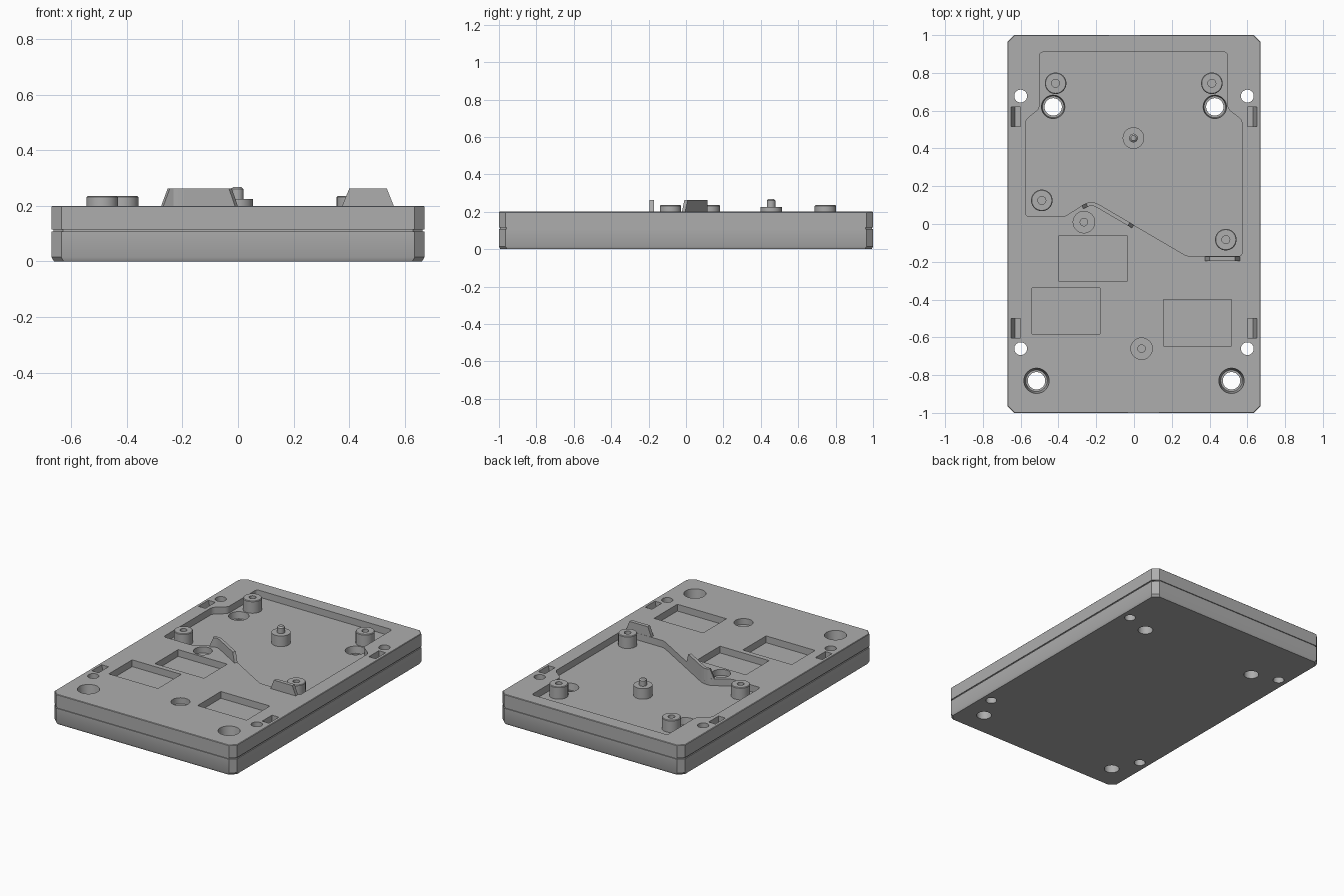
import bpy, bmesh, math
from mathutils import Vector

cube = bpy.data.objects.get("Cube")
if cube:
    bpy.data.objects.remove(cube, do_unlink=True)

grey = bpy.data.materials.new("plain grey")
grey.use_nodes = True
COLOUR = (0.42, 0.42, 0.42, 1)
grey.diffuse_color = COLOUR
grey.node_tree.nodes["Principled BSDF"].inputs["Base Color"].default_value = COLOUR

TOP, FLOOR = 0.2, 0.155


def finish(name, bm):
    bmesh.ops.remove_doubles(bm, verts=bm.verts, dist=1e-5)
    bmesh.ops.recalc_face_normals(bm, faces=bm.faces)
    mesh = bpy.data.meshes.new(name)
    bm.to_mesh(mesh)
    bm.free()
    mesh.materials.append(grey)
    obj = bpy.data.objects.new(name, mesh)
    bpy.context.collection.objects.link(obj)
    return obj


def smooth(obj):
    bpy.ops.object.select_all(action='DESELECT')
    obj.select_set(True)
    bpy.context.view_layer.objects.active = obj
    bpy.ops.object.shade_smooth_by_angle(angle=math.radians(30))


def loft(name, loops):
    """Skin a stack of matching closed loops and cap both ends."""
    bm = bmesh.new()
    rings = [[bm.verts.new(p) for p in loop] for loop in loops]
    n = len(rings[0])
    for a, b in zip(rings, rings[1:]):
        for i in range(n):
            j = (i + 1) % n
            bm.faces.new((a[i], a[j], b[j], b[i]))
    bm.faces.new(rings[0])
    bm.faces.new(rings[-1])
    return finish(name, bm)


def lathe(name, x, y, profile, sides=40):
    """Revolve (radius, height) points, with flat end caps."""
    angles = [2 * math.pi * i / sides for i in range(sides)]
    return loft(name, [[(x + r * math.cos(a), y + r * math.sin(a), z)
                        for a in angles] for r, z in profile])


def prism(name, outline, z0, z1, fillet=0):
    obj = loft(name, [[(x, y, z) for x, y in outline] for z in (z0, z1)])
    if fillet:
        bm = bmesh.new()
        bm.from_mesh(obj.data)
        upright = [e for e in bm.edges
                   if abs(e.verts[0].co.z - e.verts[1].co.z) > 0.01]
        bmesh.ops.bevel(bm, geom=upright, offset=fillet, segments=4,
                        profile=0.5, affect='EDGES')
        bm.to_mesh(obj.data)
        bm.free()
    return obj


# Two-layer base with cut corners and a seam round the side
def base_loop(z, inset):
    x, y, c = 0.67 - inset, 1 - inset, 0.035
    return [(-x + c, -y, z), (x - c, -y, z), (x, -y + c, z), (x, y - c, z),
            (x - c, y, z), (-x + c, y, z), (-x, y - c, z), (-x, -y + c, z)]


base = loft("base_plate", [base_loop(z, i) for z, i in (
    (0, 0.008), (0.015, 0), (0.107, 0), (0.107, 0.006),
    (0.115, 0.006), (0.115, 0), (0.197, 0), (TOP, 0.003))])

cutters = []

# Main recess
pocket = [(-0.5, 0.91), (0.495, 0.91), (0.495, 0.61), (0.572, 0.55),
          (0.572, -0.17), (0.28, -0.17), (-0.195, 0.108), (-0.255, 0.112),
          (-0.365, 0.04), (-0.575, 0.04), (-0.575, 0.55), (-0.5, 0.61)]
cutters.append(prism("pocket_cutter", pocket, FLOOR, 0.3, 0.018))

# Rectangular label recesses
for x, y in ((-0.217, -0.182), (-0.36, -0.46), (0.335, -0.523)):
    w, h = 0.18, 0.122
    cutters.append(prism("label_cutter", [(x - w, y - h), (x + w, y - h),
                                          (x + w, y + h), (x - w, y + h)], FLOOR, 0.3))

# Stepped through holes, small through holes and side clip slots
for s in (-1, 1):
    for x, y in ((0.428, 0.62), (0.516, -0.83)):
        cutters.append(lathe("large_hole_cutter", s * x, y, (
            (0.046, -0.1), (0.046, 0.11), (0.057, 0.11), (0.067, TOP), (0.067, 0.3))))
    for y in (0.677, -0.66):
        cutters.append(lathe("small_hole_cutter", s * 0.6, y, ((0.034, -0.1), (0.034, 0.3))))
    for y in (0.567, -0.552):
        cutters.append(loft("slot_cutter", [
            [(s * x, y + d, z) for x, z in
             ((0.6, 0.11), (0.63, 0.11), (0.65, TOP), (0.65, 0.3), (0.6, 0.3))]
            for d in (-0.052, 0.052)]))

# Blind screw recesses
for x, y in ((-0.265, 0.01), (0.04, -0.66)):
    cutters.append(lathe("screw_cutter", x, y, (
        (0.02, 0.1), (0.02, 0.16), (0.057, 0.16), (0.057, 0.3))))

bpy.context.view_layer.objects.active = base
for cutter in cutters:
    mod = base.modifiers.new("cut", 'BOOLEAN')
    mod.operation, mod.solver, mod.object = 'DIFFERENCE', 'EXACT', cutter
    bpy.ops.object.modifier_apply(modifier=mod.name)
    bpy.data.objects.remove(cutter, do_unlink=True)
smooth(base)

# Hollow mounting bosses
for x, y in ((-0.415, 0.745), (0.412, 0.745), (-0.488, 0.125), (0.486, -0.083)):
    smooth(lathe("mounting_boss", x, y, (
        (0.057, FLOOR - 0.01), (0.057, 0.231), (0.053, 0.235),
        (0.021, 0.235), (0.021, 0.175))))

# Central boss with locating pin
smooth(lathe("centre_post", -0.003, 0.455, (
    (0.057, FLOOR - 0.01), (0.057, 0.225), (0.023, 0.225),
    (0.023, 0.26), (0.014, 0.268))))


# Upright fins with sloping ends along the recess edge
def fin(name, path, slope, half=0.01):
    pts = [Vector(p) for p in path]
    loops = []
    for i, p in enumerate(pts):
        along = (pts[min(i + 1, len(pts) - 1)] - pts[max(i - 1, 0)]).normalized()
        side = Vector((-along.y, along.x)) * half
        shift = along * slope * ((i == 0) - (i == len(pts) - 1))
        loops.append([(*(p - side), 0.18), (*(p + side), 0.18),
                      (*(p - side), TOP), (*(p + side), TOP),
                      (*(p + side + shift), 0.262), (*(p - side + shift), 0.262)])
        loops[-1] = [loops[-1][k] for k in (0, 1, 3, 4, 5, 2)]
    return loft(name, loops)


fin("curved_fin", [(-0.272, 0.09), (-0.235, 0.106), (-0.215, 0.106),
                   (-0.19, 0.095), (-0.006, -0.013)], 0.025)
fin("straight_fin", [(0.375, -0.183), (0.56, -0.183)], 0.025, 0.012)
